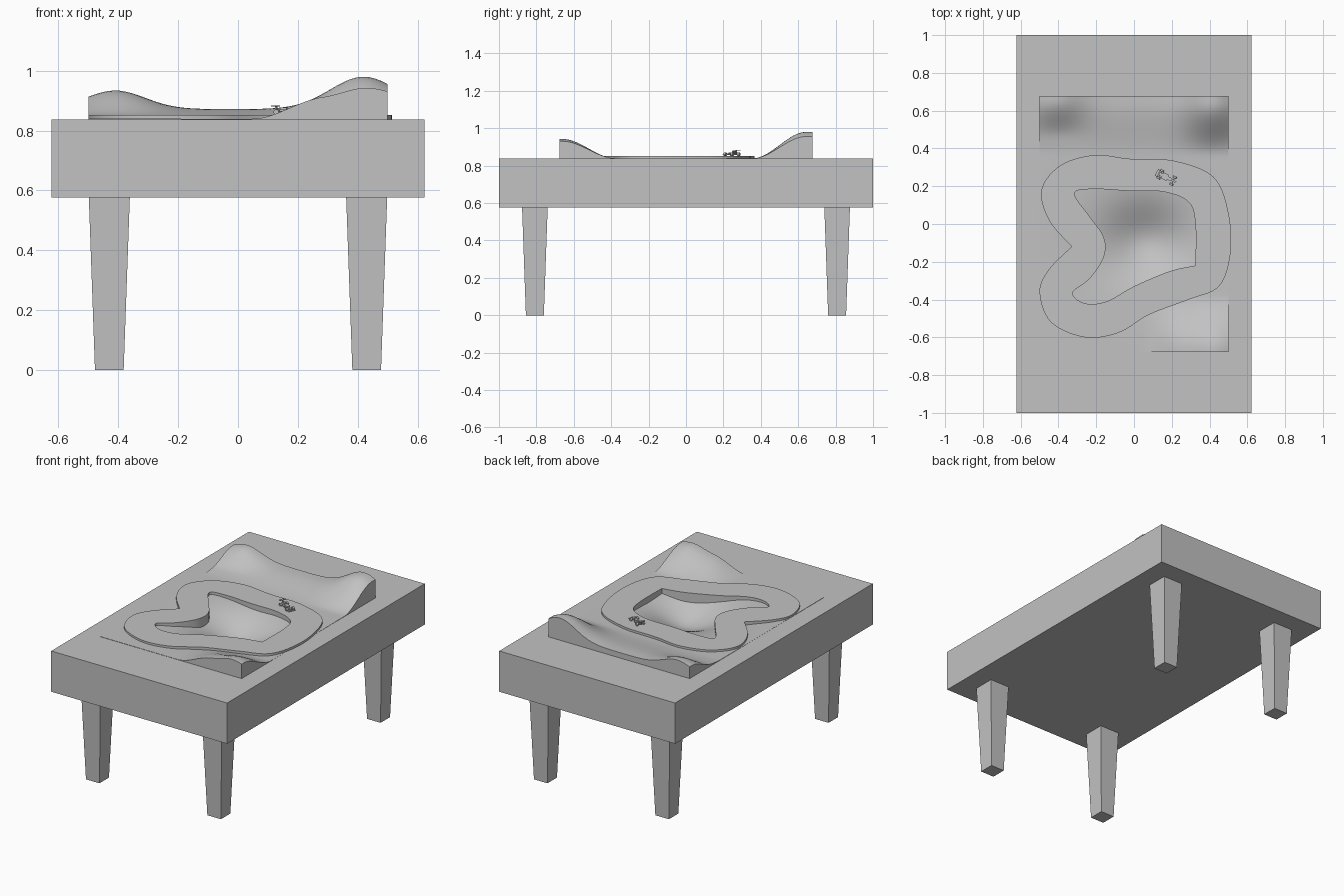
import bpy, bmesh
from math import exp, radians
from mathutils import Matrix, Vector

default = bpy.data.objects.get("Cube")
if default:
    bpy.data.objects.remove(default, do_unlink=True)

grey = bpy.data.materials.new("plain grey")
grey.use_nodes = True
grey.diffuse_color = (0.54, 0.54, 0.54, 1)
grey.node_tree.nodes["Principled BSDF"].inputs["Base Color"].default_value = grey.diffuse_color

TOP, BOTTOM = 0.838, 0.577
HALF_X, HALF_Y = 0.5, 0.677


def finish(name, bm, matrix=None, smooth=False):
    """Turn a bmesh into a named object with the shared material."""
    bmesh.ops.recalc_face_normals(bm, faces=bm.faces)
    mesh = bpy.data.meshes.new(name)
    bm.to_mesh(mesh)
    bm.free()
    mesh.materials.append(grey)
    obj = bpy.data.objects.new(name, mesh)
    bpy.context.collection.objects.link(obj)
    if matrix:
        obj.matrix_world = matrix
    if smooth:
        bpy.ops.object.select_all(action='DESELECT')
        obj.select_set(True)
        bpy.context.view_layer.objects.active = obj
        bpy.ops.object.shade_smooth_by_angle(angle=radians(35))
    return obj


def cube(center, size):
    bm = bmesh.new()
    bmesh.ops.create_cube(bm, size=1)
    for v in bm.verts:
        v.co = Vector([c + s * p for c, s, p in zip(center, size, v.co)])
    return bm


# Table slab, with an opening in its top that the landscape fills
bm = cube((0, 0, (TOP + BOTTOM) / 2), (1.246, 2, TOP - BOTTOM))
top_face = max(bm.faces, key=lambda f: f.calc_center_median().z)
bmesh.ops.inset_region(bm, faces=[top_face], thickness=0.1)
for v in top_face.verts:
    v.co.x = HALF_X if v.co.x > 0 else -HALF_X
    v.co.y = HALF_Y if v.co.y > 0 else -HALF_Y
bmesh.ops.delete(bm, geom=[top_face], context='FACES')
finish("table_slab", bm)

# Four tapered legs
for side, sx in (("right", -1), ("left", 1)):
    for end, sy in (("front", -1), ("back", 1)):
        bm = cube((0, 0, BOTTOM / 2), (0.137, 0.137, BOTTOM))
        for v in bm.verts:
            if v.co.z < 0.1:
                v.co.x *= 0.7
                v.co.y *= 0.7
        finish(f"{end}_{side}_leg", bm, Matrix.Translation((sx * 0.43, sy * 0.808, 0)))


# Landscape: hills along the back, one front hill and a hollow in the middle
def bump(d, width):
    return exp(-0.5 * (d / width) ** 2)


def ramp(a, b, value):
    t = min(max((value - a) / (b - a), 0), 1)
    return t * t * (3 - 2 * t)


def height(x, y):
    back = ramp(0.36, 0.64, y) * (0.032 + 0.108 * bump(x - 0.42, 0.112))
    back += ramp(0.46, 0.66, y) * 0.062 * bump(x + 0.41, 0.1)
    front = ramp(0.05, 0.28, x) * 0.065 + 0.038 * bump(x - 0.43, 0.08)
    front *= ramp(-0.38, -0.66, y)
    hollow = 0.09 * bump(x - 0.07, 0.15) * bump(y + 0.09, 0.13)
    hollow += 0.03 * bump(x, 0.2) * bump(y + 0.1, 0.2)
    return TOP + 0.002 + back + front - hollow


bm = bmesh.new()
bmesh.ops.create_grid(bm, x_segments=48, y_segments=64, size=1)
for v in bm.verts:
    x, y = v.co.x * HALF_X, v.co.y * HALF_Y
    v.co = Vector((x, y, height(x, y)))
rim = [e for e in bm.edges if e.is_boundary]
skirt = bmesh.ops.extrude_edge_only(bm, edges=rim)["geom"]
for v in skirt:
    if isinstance(v, bmesh.types.BMVert):
        v.co.z = TOP - 0.02
finish("landscape", bm, smooth=True)


# Race track: smooth outer and inner outlines, filled and thickened
def smooth_loop(points, steps=7):
    """Closed spline through the points; a repeated point makes a corner."""
    pts = [Vector(p) for p in points]
    n, out = len(pts), []
    for i in range(n):
        a, b, c, d = (pts[(i + k) % n] for k in (-1, 0, 1, 2))
        if b == c:
            continue
        for s in range(steps):
            t = s / steps
            out.append(b + 0.5 * t * (c - a + t * (2 * a - 5 * b + 4 * c - d
                                                  + t * (3 * b - a - 3 * c + d))))
    return out


outer = [(-.49, .18), (-.39, .31), (-.21, .365), (-.02, .345), (.21, .335),
         (.42, .25), (.5, .06), (.51, -.16), (.45, -.33), (.29, -.4),
         (.08, -.48), (-.08, -.575), (-.26, -.6), (-.44, -.52), (-.5, -.36),
         (-.45, -.24), (-.33, -.12), (-.33, -.12), (-.45, .02)]
inner = [(-.315, .16), (-.22, .185), (-.02, .175), (.16, .17), (.29, .115),
         (.325, 0), (.325, -.22), (.325, -.22), (.19, -.25), (0, -.33),
         (-.145, -.41), (-.26, -.42), (-.325, -.365), (-.235, -.29),
         (-.16, -.175), (-.16, -.07), (-.235, .04)]
bm = bmesh.new()
edges = []
for outline in (outer, inner):
    ring = [bm.verts.new((p.x, p.y, TOP + 0.014)) for p in smooth_loop(outline)]
    edges += [bm.edges.new((a, b)) for a, b in zip(ring, ring[1:] + ring[:1])]
bmesh.ops.triangle_fill(bm, use_beauty=True, edges=edges)
solid = bmesh.ops.extrude_face_region(bm, geom=bm.faces[:])["geom"]
for v in solid:
    if isinstance(v, bmesh.types.BMVert):
        v.co.z -= 0.06
finish("race_track", bm, smooth=True)

# Small open-wheel toy car, pointing along its own +x
car = Matrix.Translation((0.175, 0.245, TOP + 0.014)) @ Matrix.Rotation(radians(-27), 4, 'Z')
parts = {
    "car_body": ((-0.012, 0, 0.013), (0.07, 0.018, 0.012)),
    "car_nose": ((0.038, 0, 0.010), (0.04, 0.009, 0.007)),
    "car_side_pods": ((-0.012, 0, 0.010), (0.032, 0.034, 0.008)),
    "car_engine_cover": ((-0.025, 0, 0.021), (0.025, 0.009, 0.010)),
    "car_front_wing": ((0.058, 0, 0.006), (0.011, 0.046, 0.003)),
    "car_rear_wing": ((-0.056, 0, 0.030), (0.014, 0.04, 0.004)),
    "car_wing_post": ((-0.053, 0, 0.020), (0.006, 0.006, 0.02)),
    "car_front_axle": ((0.036, 0, 0.009), (0.004, 0.044, 0.003)),
    "car_rear_axle": ((-0.04, 0, 0.009), (0.004, 0.044, 0.003)),
}
for name, (center, size) in parts.items():
    finish(name, cube(center, size), car)
for end, x in (("front", 0.036), ("rear", -0.04)):
    for side, y in (("left", 0.021), ("right", -0.021)):
        bm = bmesh.new()
        bmesh.ops.create_cone(bm, cap_ends=True, segments=16, radius1=0.0095,
                              radius2=0.0095, depth=0.011)
        place = Matrix.Translation((x, y, 0.0095)) @ Matrix.Rotation(radians(90), 4, 'X')
        finish(f"car_{end}_{side}_wheel", bm, car @ place, smooth=True)
